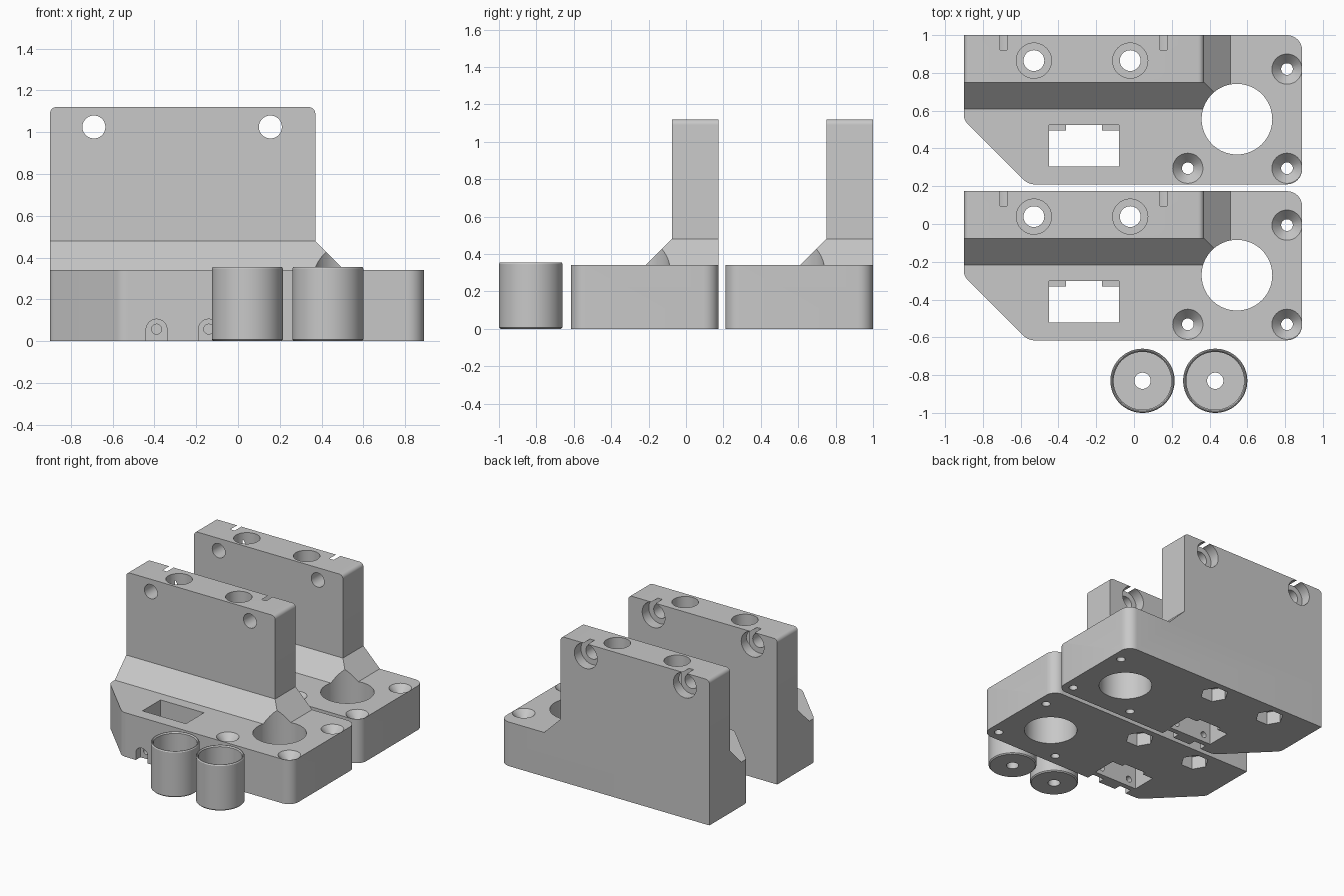
import bpy, bmesh, math
from mathutils import Vector

if "Cube" in bpy.data.objects:
    bpy.data.objects.remove(bpy.data.objects["Cube"])

grey = bpy.data.materials.new("plain grey")
grey.diffuse_color = (0.58, 0.58, 0.58, 1)
grey.use_nodes = True
grey.node_tree.nodes["Principled BSDF"].inputs["Base Color"].default_value = grey.diffuse_color


def rounded(points, steps=8):
    """Round each (x, y, radius) corner of a polygon."""
    out = []
    n = len(points)
    for i, (x, y, r) in enumerate(points):
        p = Vector((x, y))
        if r == 0:
            out.append(p)
            continue
        a = (Vector(points[i - 1][:2]) - p).normalized()
        b = (Vector(points[(i + 1) % n][:2]) - p).normalized()
        half = a.angle(b) / 2
        centre = p + (a + b).normalized() * (r / math.sin(half))
        start = p + a * (r / math.tan(half)) - centre
        end = p + b * (r / math.tan(half)) - centre
        sweep = start.angle(end)
        for k in range(steps + 1):
            t = k / steps
            v = (start * math.sin((1 - t) * sweep) + end * math.sin(t * sweep)) / math.sin(sweep)
            out.append(centre + v)
    return out


def finish(name, bm):
    bmesh.ops.remove_doubles(bm, verts=bm.verts, dist=1e-5)
    bmesh.ops.recalc_face_normals(bm, faces=bm.faces)
    mesh = bpy.data.meshes.new(name)
    bm.to_mesh(mesh)
    bm.free()
    mesh.materials.append(grey)
    ob = bpy.data.objects.new(name, mesh)
    bpy.context.collection.objects.link(ob)
    return ob


def loft(name, low, high, lo, hi, axis="z"):
    """Join two matching outlines lying at lo and hi along an axis."""
    bm = bmesh.new()
    place = (lambda p, h: (p[0], p[1], h)) if axis == "z" else (lambda p, h: (p[0], h, p[1]))
    a = [bm.verts.new(place(p, lo)) for p in low]
    b = [bm.verts.new(place(p, hi)) for p in high]
    bm.faces.new(a)
    bm.faces.new(b)
    n = len(a)
    for i in range(n):
        j = (i + 1) % n
        bm.faces.new((a[i], a[j], b[j], b[i]))
    return finish(name, bm)


def prism(name, outline, lo, hi, axis="z"):
    return loft(name, outline, outline, lo, hi, axis)


def rect(x0, x1, y0, y1):
    return [(x0, y0), (x1, y0), (x1, y1), (x0, y1)]


def lathe(name, profile, cx, c2, axis="z", segs=48):
    """Turn a closed (radius, height) profile about a z or y axis."""
    bm = bmesh.new()
    rings = []
    for s in range(segs):
        t = 2 * math.pi * s / segs
        ring = []
        for r, h in profile:
            u, v = cx + r * math.cos(t), c2 + r * math.sin(t)
            ring.append(bm.verts.new((u, v, h) if axis == "z" else (u, h, v)))
        rings.append(ring)
    n = len(profile)
    for s in range(segs):
        a, b = rings[s], rings[(s + 1) % segs]
        for i in range(n):
            j = (i + 1) % n
            if profile[i][0] == 0 and profile[j][0] == 0:
                continue
            quad = [a[i], a[j], b[j], b[i]]
            if profile[i][0] == 0:
                quad = [a[i], a[j], b[j]]
            elif profile[j][0] == 0:
                quad = [a[i], a[j], b[i]]
            bm.faces.new(quad)
    return finish(name, bm)


def combine(target, other, operation):
    mod = target.modifiers.new("join", "BOOLEAN")
    mod.operation = operation
    mod.solver = "EXACT"
    mod.object = other
    bpy.context.view_layer.objects.active = target
    bpy.ops.object.modifier_apply(modifier=mod.name)
    bpy.data.objects.remove(other)


def smooth(ob):
    bpy.ops.object.select_all(action="DESELECT")
    ob.select_set(True)
    bpy.context.view_layer.objects.active = ob
    bpy.ops.object.shade_smooth_by_angle(angle=math.radians(30))


# Base plate with clipped front corner
bracket = prism("rear_bracket", rounded([
    (-0.9, 0.55, 0.06), (-0.56, 0.21, 0.08), (0.89, 0.21, 0.08),
    (0.89, 1.0, 0.08), (-0.9, 1.0, 0)]), 0, 0.34)

# Sloped gusset and upright wall
combine(bracket, loft("gusset", rect(-0.9, 0.51, 0.61, 1.0),
                      rect(-0.9, 0.37, 0.75, 1.0), 0.34, 0.48), "UNION")
combine(bracket, prism("wall", rounded([
    (-0.9, 0.48, 0), (0.37, 0.48, 0), (0.37, 1.12, 0.03), (-0.9, 1.12, 0.03)]),
    0.75, 1.0, "y"), "UNION")

cutters = []
# Large round opening
cutters.append(lathe("opening", [(0, -0.1), (0.187, -0.1), (0.187, 0.7), (0, 0.7)],
                     0.545, 0.555, segs=64))
# Countersunk corner screws
for x, y in ((0.81, 0.82), (0.81, 0.295), (0.285, 0.295)):
    cutters.append(lathe("screw", [(0, -0.1), (0.031, -0.1), (0.031, 0.285),
                                   (0.08, 0.34), (0.08, 0.4), (0, 0.4)], x, y, segs=32))
# Long vertical bolts with nut pockets underneath
for x in (-0.53, -0.02):
    cutters.append(lathe("bolt", [(0, -0.1), (0.055, -0.1), (0.055, 0.45),
                                  (0.093, 0.45), (0.093, 1.2), (0, 1.2)], x, 0.865))
    cutters.append(lathe("nut", [(0, -0.1), (0.1, -0.1), (0.1, 0.1), (0, 0.1)],
                         x, 0.865, segs=6))
# Cross bolts, counterbored from the back
for x in (-0.69, 0.155):
    cutters.append(lathe("cross_bolt", [(0, 0.7), (0.055, 0.7), (0.055, 0.92),
                                        (0.097, 0.92), (0.097, 1.1), (0, 1.1)],
                         x, 1.025, "y"))
# Rectangular pocket with two ledges
cutters.append(prism("pocket", rect(-0.45, -0.08, 0.305, 0.525), 0.1, 0.5))
cutters.append(prism("pocket_floor", [
    (-0.45, 0.305), (-0.08, 0.305), (-0.08, 0.495), (-0.17, 0.495), (-0.17, 0.525),
    (-0.36, 0.525), (-0.36, 0.495), (-0.45, 0.495)], -0.1, 0.12))
# Arched front notches with pilot holes
for x in (-0.39, -0.14):
    cutters.append(prism("notch", rounded([
        (x - 0.05, -0.1, 0), (x + 0.05, -0.1, 0),
        (x + 0.05, 0.105, 0.0499), (x - 0.05, 0.105, 0.0499)]), 0.1, 0.265, "y"))
    cutters.append(lathe("pilot", [(0, 0.2), (0.024, 0.2), (0.024, 0.4), (0, 0.4)],
                         x, 0.057, "y", 24))
for c in cutters:
    combine(bracket, c, "DIFFERENCE")
smooth(bracket)

# Matching bracket in front
front = bracket.copy()
front.data = bracket.data.copy()
front.name = "front_bracket"
front.location.y = -0.826
bpy.context.collection.objects.link(front)

# Open cups with a hole in the floor
for name, x in (("left_cup", 0.045), ("right_cup", 0.43)):
    smooth(lathe(name, [(0.043, 0), (0.162, 0), (0.17, 0.008), (0.17, 0.347), (0.165, 0.355),
                        (0.16, 0.355), (0.153, 0.345), (0.153, 0.06), (0.043, 0.06)],
                 x, -0.83, segs=64))
